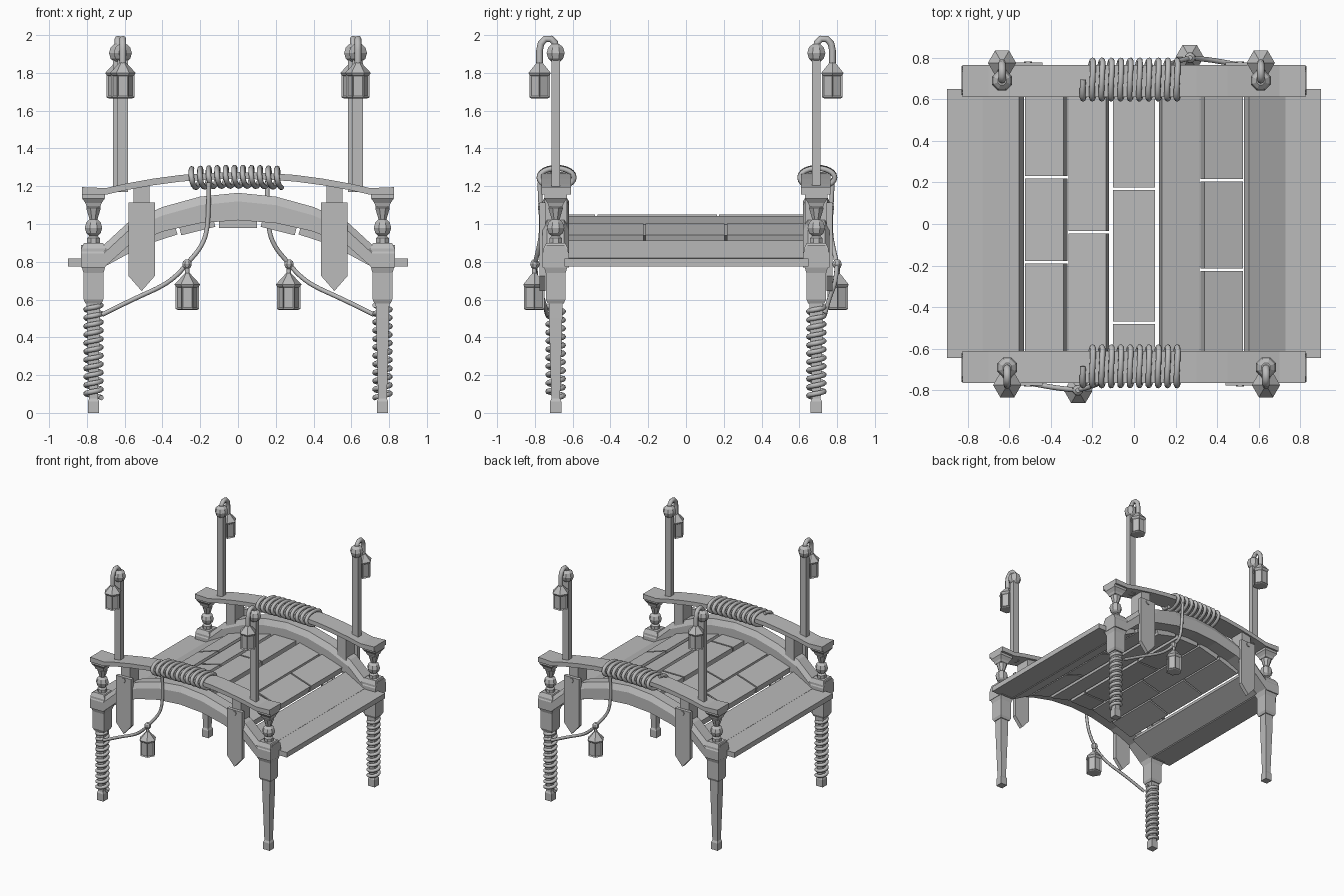
import bpy, bmesh, math
from mathutils import Matrix, Vector

if "Cube" in bpy.data.objects:
    bpy.data.objects.remove(bpy.data.objects["Cube"], do_unlink=True)

grey = bpy.data.materials.new("plain_grey")
grey.use_nodes = True
COLOUR = (0.5, 0.5, 0.5, 1)
grey.diffuse_color = COLOUR
grey.node_tree.nodes["Principled BSDF"].inputs["Base Color"].default_value = COLOUR

SIDE = -0.69                      # y of the front railing line
TURN = Matrix.Rotation(math.pi, 4, "Z")


def add(name, mesh):
    obj = bpy.data.objects.new(name, mesh)
    bpy.context.scene.collection.objects.link(obj)
    mesh.materials.clear()
    mesh.materials.append(grey)
    return obj


def loft(name, rings, inset=None):
    """Skin a list of equal rings of points and cap both ends."""
    bm = bmesh.new()
    rows = [[bm.verts.new(p) for p in ring] for ring in rings]
    n = len(rows[0])
    for a, b in zip(rows, rows[1:]):
        for i in range(n):
            j = (i + 1) % n
            bm.faces.new((a[i], a[j], b[j], b[i]))
    bm.faces.new(rows[0])
    bm.faces.new(rows[-1])
    bmesh.ops.recalc_face_normals(bm, faces=bm.faces)
    if inset:
        low, high = inset
        panes = [f for f in bm.faces if low < f.calc_center_median().z < high and abs(f.normal.z) < 0.4]
        bmesh.ops.inset_individual(bm, faces=panes, thickness=0.01, depth=-0.008)
    mesh = bpy.data.meshes.new(name)
    bm.to_mesh(mesh)
    bm.free()
    return add(name, mesh)


def turned(name, x, y, profile, sides=8, inset=None):
    """Stack of polygons; profile holds (radius, z)."""
    step = math.tau / sides
    shift = step / 2 if sides != 6 else 0
    return loft(name, [[(x + r * math.cos(step * i + shift), y + r * math.sin(step * i + shift), z)
                        for i in range(sides)] for r, z in profile], inset)


def square(name, x, y, profile):
    """Square post; profile holds (half width, z)."""
    return turned(name, x, y, [(r * math.sqrt(2), z) for r, z in profile], 4)


def box(name, x, y, z):
    return loft(name, [[(x[0], y[0], h), (x[1], y[0], h), (x[1], y[1], h), (x[0], y[1], h)] for h in z])


def rope(name, points, radius, smooth_path=False):
    """Round tube along a path, turned into a mesh."""
    curve = bpy.data.curves.new(name, "CURVE")
    curve.dimensions = "3D"
    curve.bevel_depth = radius
    curve.bevel_resolution = 2
    curve.use_fill_caps = True
    curve.resolution_u = 4
    spline = curve.splines.new("NURBS" if smooth_path else "POLY")
    spline.points.add(len(points) - 1)
    for p, co in zip(spline.points, points):
        p.co = (*co, 1)
    if smooth_path:
        spline.use_endpoint_u = True
        spline.order_u = 3
    temp = bpy.data.objects.new(name + "_path", curve)
    bpy.context.scene.collection.objects.link(temp)
    mesh = bpy.data.meshes.new_from_object(temp.evaluated_get(bpy.context.evaluated_depsgraph_get()))
    bpy.data.objects.remove(temp, do_unlink=True)
    mesh.name = name
    for poly in mesh.polygons:
        poly.use_smooth = True
    return add(name, mesh)


def lantern(name, x, y, top):
    profile = [(0.05, -0.195), (0.062, -0.19), (0.062, -0.07), (0.068, -0.06), (0.02, -0.008), (0.012, 0)]
    return turned(name, x, y, [(r, top + z) for r, z in profile], 6, (top - 0.17, top - 0.1))


def ball(r, z):
    return [(r * math.cos(a), z + r * math.sin(a)) for a in (math.radians(d) for d in (-65, -35, 0, 35, 65))]


def mirrored(points):
    """Complete a half profile of (x, ...) rows across x = 0."""
    return [(-p[0], *p[1:]) for p in points] + [p for p in reversed(points) if p[0] != 0]


parts = []

# Arched side beam with chamfered upper edges: x, bottom, top
half_beam = [(0.83, 0.77, 0.89), (0.71, 0.77, 0.89), (0.58, 0.885, 1.01), (0.4, 0.96, 1.09),
             (0.2, 1.005, 1.145), (0, 1.02, 1.165)]
section = []
for x, low, high in mirrored(half_beam):
    section.append([(x, SIDE - 0.07, low), (x, SIDE + 0.07, low), (x, SIDE + 0.07, high - 0.045),
                    (x, SIDE + 0.045, high), (x, SIDE - 0.045, high), (x, SIDE - 0.07, high - 0.045)])
parts.append(loft("side_beam", section))

# Curved flat handrail
half_rail = [(0.825, 1.155, 1.195), (0.7, 1.155, 1.19), (0.6, 1.178, 1.213), (0.45, 1.205, 1.24),
             (0.3, 1.225, 1.26), (0.15, 1.235, 1.27), (0, 1.24, 1.275)]
parts.append(loft("handrail", [[(x, SIDE - 0.075, a), (x, SIDE + 0.08, a), (x, SIDE + 0.08, b), (x, SIDE - 0.075, b)]
                               for x, a, b in mirrored(half_rail)]))

for s in (-1, 1):
    x = 0.765 * s
    # Leg, its head block and the turned baluster above
    parts.append(square("leg", x, SIDE, [(0.03, 0), (0.03, 0.06), (0.023, 0.075), (0.035, 0.5), (0.036, 0.59)]))
    parts.append(square("leg_block", x, SIDE, [(0.043, 0.58), (0.052, 0.6), (0.052, 0.74), (0.065, 0.78),
                                               (0.065, 0.87), (0.05, 0.9)]))
    parts.append(turned("baluster", x, SIDE, [(0.036, 0.89), (0.036, 0.925), (0.02, 0.94)] + ball(0.05, 0.98)
                        + [(0.022, 1.022), (0.042, 1.085), (0.03, 1.1)]))
    parts.append(square("baluster_cap", x, SIDE, [(0.036, 1.09), (0.042, 1.11), (0.06, 1.135), (0.06, 1.16)]))

    # Rail bracket with a pointed hanging plate and bolt
    px = 0.51 * s
    parts.append(box("rail_bracket", (px - 0.042, px + 0.042), (SIDE - 0.06, SIDE + 0.06), (1.0, 1.22)))
    outline = [(-0.07, 1.115), (-0.07, 0.725), (0, 0.645), (0.07, 0.725), (0.07, 1.115)]
    parts.append(loft("hanging_plate", [[(px + u, y, z) for u, z in outline] for y in (-0.776, -0.745)]))
    bolt = [[(px + 0.02 * math.cos(a), y, 1.092 + 0.02 * math.sin(a)) for a in
             (math.tau * i / 6 for i in range(6))] for y in (-0.783, -0.76)]
    parts.append(loft("plate_bolt", bolt))

    # Lamp post, ball, hook and lantern
    lx = 0.635 if s > 0 else -0.61
    parts.append(box("lamp_post", (lx - 0.028, lx + 0.028), (SIDE - 0.022, SIDE + 0.022), (1.17, 1.88)))
    parts.append(turned("post_ball", lx, SIDE, ball(0.052, 1.905)))
    parts.append(rope("lamp_hook", [(lx, SIDE, 1.93), (lx, SIDE - 0.005, 1.96), (lx, SIDE - 0.025, 1.98),
                                    (lx, SIDE - 0.055, 1.98), (lx, SIDE - 0.078, 1.955),
                                    (lx, SIDE - 0.085, 1.92), (lx, SIDE - 0.085, 1.85)], 0.018))
    parts.append(lantern("post_lantern", lx, SIDE - 0.085, 1.86))

# Rope wound around one leg
TURNS, STEPS = 11, 16
wind = []
for i in range(TURNS * STEPS + 1):
    a, t = math.tau * i / STEPS, i / (TURNS * STEPS)
    wind.append((-0.765 + 0.041 * math.cos(a), SIDE + 0.041 * math.sin(a), 0.08 + 0.49 * t))
parts.append(rope("leg_rope", wind, 0.0135))

# Slack rope from the rail to the leg, with a knot and lantern
parts.append(rope("slack_rope", [(-0.155, -0.775, 1.22), (-0.155, -0.768, 1.08), (-0.165, -0.765, 0.95),
                                 (-0.2, -0.78, 0.87), (-0.27, -0.8, 0.79), (-0.32, -0.795, 0.73),
                                 (-0.4, -0.785, 0.67), (-0.56, -0.755, 0.6), (-0.72, -0.735, 0.52)], 0.012, True))
parts.append(turned("rope_knot", -0.27, -0.8, ball(0.027, 0.787), 8))
parts.append(rope("lantern_cord", [(-0.27, -0.803, 0.8), (-0.268, -0.803, 0.72)], 0.012))
parts.append(lantern("rope_lantern", -0.268, -0.803, 0.74))

# The far side is the near side turned half way round
for obj in parts:
    copy = bpy.data.objects.new("far_" + obj.name.split(".")[0], obj.data)
    copy.matrix_world = TURN
    bpy.context.scene.collection.objects.link(copy)

# Rope wound around the crown of each handrail
COILS, STEPS = 10, 24
for name, y in (("rail_rope", SIDE), ("far_rail_rope", -SIDE)):
    wind = []
    for i in range(COILS * STEPS + STEPS // 2 + 1):
        a, t = math.tau * i / STEPS + math.pi / 2, i / (COILS * STEPS + STEPS / 2)
        x = -0.245 + 0.475 * t + 0.012 * math.cos(a)
        wind.append((x, y + 0.005 + 0.092 * math.cos(a), 1.25 - 0.12 * x * x + 0.05 * math.sin(a)))
    rope(name, wind, 0.014)

# Deck planks: inner x, outer x, underside at each, thickness; then cross cuts on either side
planks = [((0, 0.1), (0.98, 0.98), 0.07), ((0.12, 0.3), (0.985, 0.94), 0.06), ((0.32, 0.505), (0.945, 0.885), 0.06),
          ((0.53, 0.705), (0.87, 0.775), 0.05), ((0.715, 0.9), (0.775, 0.775), 0.042)]
cuts = {(0, 1): (-0.475, 0.17), (1, -1): (-0.04,), (2, -1): (-0.185, 0.225), (2, 1): (-0.22, 0.21)}
for index, ((x0, x1), (z0, z1), thick) in enumerate(planks):
    for s in ((1,) if index == 0 else (-1, 1)):
        inner = -x1 if index == 0 else x0 * s
        outer = x1 * s
        across = Vector((x1 - x0, z1 - z0)).normalized()
        dx, dz = -across.y * thick * s, across.x * thick
        stops = [-0.65, *cuts.get((index, s), ()), 0.655]
        for a, b in zip(stops, stops[1:]):
            loft("deck_plank", [[(inner, y, z0), (outer, y, z1), (outer + dx, y, z1 + dz), (inner + dx, y, z0 + dz)]
                                for y in (a + 0.006, b - 0.006)])
